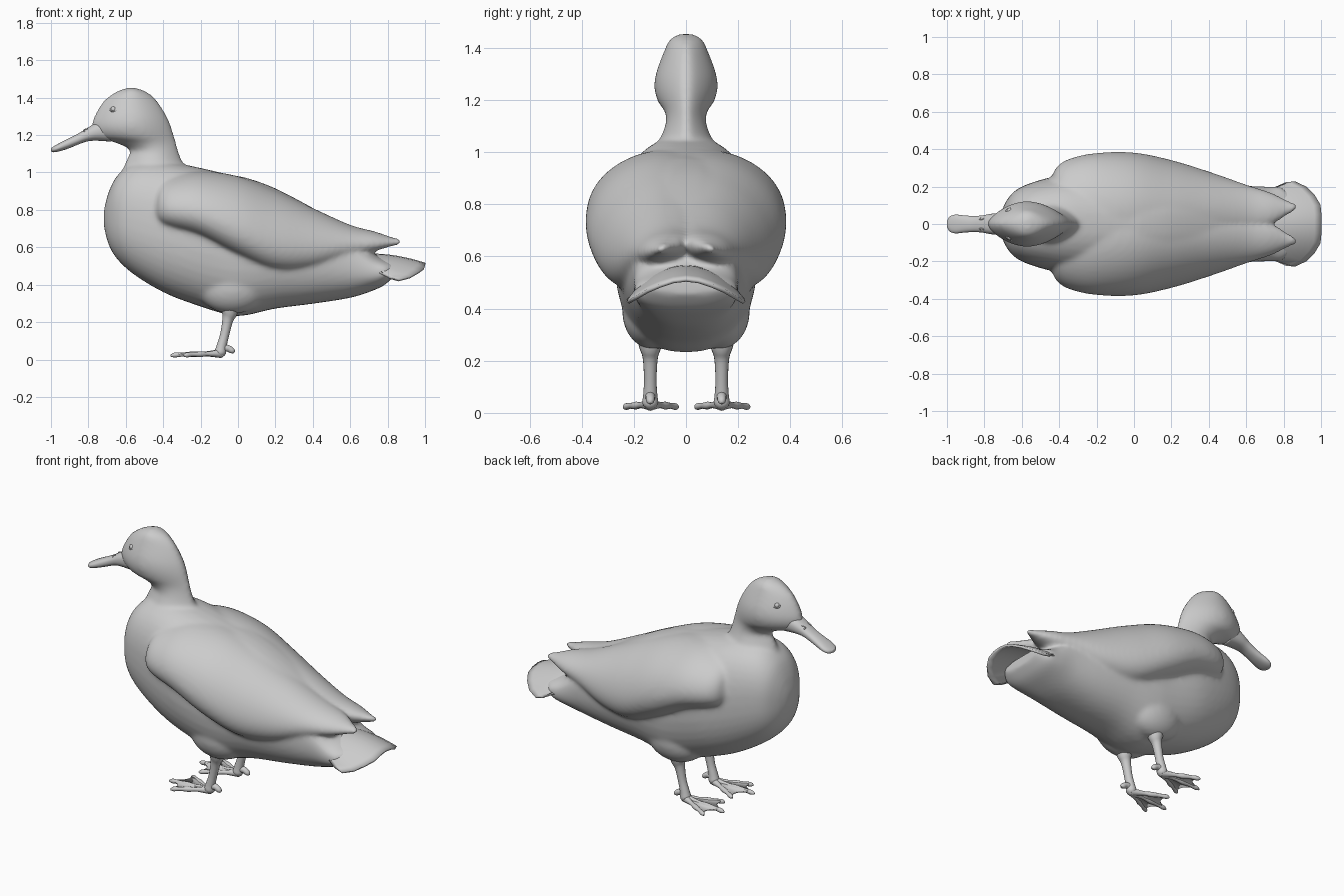
import bpy, bmesh, math
from mathutils import Vector, Matrix

if "Cube" in bpy.data.objects:
    bpy.data.objects.remove(bpy.data.objects["Cube"])


def spline(rows, n=5):
    """Catmull-Rom interpolation of section rows."""
    out = []
    for i in range(len(rows) - 1):
        p0, p1 = rows[max(i - 1, 0)], rows[i]
        p2, p3 = rows[i + 1], rows[min(i + 2, len(rows) - 1)]
        for k in range(n):
            t = k / n
            out.append([0.5 * (2 * b + (c - a) * t + (2 * a - 5 * b + 4 * c - d) * t * t
                               + (3 * b - a - 3 * c + d) * t ** 3)
                        for a, b, c, d in zip(p0, p1, p2, p3)])
    return out + [list(rows[-1])]


def loft(bm, rows, axis='X', power=2.0, side=1, seg=40, taper=0.0, shear=0.0):
    """Skin rounded sections (t, a_low, a_high, y_in, y_out) along X or Z."""
    rings = []
    for t, a0, a1, y0, y1 in spline(rows):
        ring = []
        for k in range(seg):
            c, s = math.cos(2 * math.pi * k / seg), math.sin(2 * math.pi * k / seg)
            c = math.copysign(abs(c) ** (2 / power), c)
            s = math.copysign(abs(s) ** (2 / power), s)
            a = (a0 + a1) / 2 + (a1 - a0) / 2 * s
            y = ((y0 + y1) / 2 + (y1 - y0) / 2 * c) * (1 - taper * s * s)
            y = side * (y - shear * (y1 - y0) * s)
            ring.append(bm.verts.new((t, y, a) if axis == 'X' else (a, y, t)))
        rings.append(ring)
    faces = [bm.faces.new(rings[0]), bm.faces.new(rings[-1])]
    for r, q in zip(rings, rings[1:]):
        for k in range(seg):
            j = (k + 1) % seg
            faces.append(bm.faces.new((r[k], r[j], q[j], q[k])))
    bmesh.ops.recalc_face_normals(bm, faces=faces)


def sym(rows):
    return [(t, a, b, -w, w) for t, a, b, w in rows]


def make(name, bm):
    me = bpy.data.meshes.new(name)
    bm.to_mesh(me)
    bm.free()
    me.shade_smooth()
    ob = bpy.data.objects.new(name, me)
    bpy.context.collection.objects.link(ob)
    return ob


def tube(name, paths, res=6):
    """Round tapered tubes; each path point is (x, y, z, radius)."""
    cu = bpy.data.curves.new(name, 'CURVE')
    cu.dimensions, cu.bevel_depth, cu.bevel_resolution = '3D', 1.0, res
    cu.use_fill_caps = True
    for path in paths:
        pts = spline(path, 4)
        sp = cu.splines.new('POLY')
        sp.points.add(len(pts) - 1)
        for p, (x, y, z, r) in zip(sp.points, pts):
            p.co, p.radius = (x, y, z, 1), r
        sp.use_smooth = True
    ob = bpy.data.objects.new(name, cu)
    bpy.context.collection.objects.link(ob)


# Body, neck, head, thighs and folded wings, fused into one smooth skin
bm = bmesh.new()
loft(bm, sym([(-.717, .71, .80, .04), (-.69, .61, .90, .11), (-.64, .53, .99, .175),
              (-.55, .45, 1.05, .22), (-.4, .36, 1.06, .26), (-.25, .30, 1.035, .28),
              (-.05, .238, .99, .275), (.05, .238, .97, .272), (.2, .272, .915, .26),
              (.4, .298, .81, .235), (.6, .33, .69, .205), (.72, .368, .575, .2),
              (.79, .403, .535, .195), (.84, .455, .52, .15)]), power=2.35)
loft(bm, sym([(.88, -.64, -.2, .18), (.98, -.63, -.26, .135), (1.07, -.595, -.302, .092),
              (1.12, -.58, -.32, .076), (1.16, -.66, -.33, .084), (1.19, -.75, -.34, .106),
              (1.24, -.782, -.355, .121), (1.3, -.768, -.38, .116), (1.38, -.72, -.43, .087),
              (1.43, -.655, -.485, .064), (1.453, -.59, -.55, .03)]), axis='Z', taper=.35)
for side in (1, -1):
    loft(bm, [(-.44, .77, .87, .16, .25), (-.41, .725, .95, .03, .302),
              (-.34, .695, .995, -.08, .34), (-.2, .655, 1.01, -.1, .368),
              (0, .555, .98, -.1, .37), (.2, .475, .905, -.09, .331),
              (.4, .483, .81, -.06, .272), (.6, .55, .72, -.03, .205), (.73, .58, .685, .0, .165),
              (.82, .605, .655, .05, .125), (.872, .615, .645, .08, .105)],
         power=2.1, side=side, shear=.15)
    bmesh.ops.create_uvsphere(bm, u_segments=32, v_segments=16, radius=1,
        matrix=Matrix.Translation((-.03, side * .13, .39)) @ Matrix.Diagonal((.19, .115, .145, 1)))
body = make("body_with_wings", bm)
rm = body.modifiers.new("fuse", 'REMESH')
rm.mode, rm.voxel_size, rm.use_smooth_shade = 'VOXEL', .012, True
sm = body.modifiers.new("soften", 'SMOOTH')
sm.factor, sm.iterations = .5, 11

# Bill
bm = bmesh.new()
loft(bm, sym([(-.68, 1.165, 1.30, .06), (-.76, 1.17, 1.265, .055), (-.81, 1.165, 1.235, .046),
              (-.86, 1.147, 1.205, .043), (-.91, 1.127, 1.18, .046), (-.955, 1.113, 1.157, .05),
              (-.985, 1.108, 1.14, .04), (-1.0, 1.113, 1.13, .015)]), power=2.3)
make("bill", bm)

# Tail fan: arched sheet spread from the rump to a rounded outline
half = [(1, 0), (1, .05), (.995, .1), (.965, .15), (.92, .195),
        (.86, .223), (.81, .218), (.77, .195), (.72, .17)]
outline = [(x, -y) for x, y in reversed(half[1:])] + half
bm = bmesh.new()
grid = []
for x, y in outline:
    row = []
    for k in range(13):
        t = k / 12
        px = .55 + (x - .55) * t
        py = y * (.5 + .5 * t)
        pz = .56 - .05 * max(0, (px - .7) / .3) ** 2 - .125 * (py / .225) ** 2
        row.append(bm.verts.new((px, py, pz)))
    grid.append(row)
for r, q in zip(grid, grid[1:]):
    for k in range(12):
        bm.faces.new((r[k], r[k + 1], q[k + 1], q[k]))
bmesh.ops.recalc_face_normals(bm, faces=bm.faces)
tail = make("tail_fan", bm)
so = tail.modifiers.new("thickness", 'SOLIDIFY')
so.thickness, so.offset = .014, 0

for side, tag in ((1, "right"), (-1, "left")):
    y = side * .137
    # Leg and small hind toe
    tube(tag + "_leg", [
        [(-.04, y, .32, .06), (-.045, y, .25, .042), (-.055, y, .21, .029), (-.072, y, .13, .024),
         (-.088, y, .07, .027), (-.095, y, .035, .03), (-.1, y, .012, .012)],
        [(-.09, y, .06, .022), (-.055, y, .06, .018), (-.03, y, .045, .015), (-.022, y, .035, .005)]])
    # Three knuckled front toes
    tips = [(-.29, y - .1), (-.36, y + side * .01), (-.29, y + .105)]
    toes = []
    for tx, ty in tips:
        bx, by = -.09, y
        toes.append([(bx + (tx - bx) * f, by + (ty - by) * f, z, r) for f, z, r in
                     ((0, .032, .024), (.35, .03, .012), (.55, .028, .015),
                      (.75, .027, .011), (.92, .024, .013), (1, .02, .005))])
    tube(tag + "_toes", toes, 4)
    # Webbing with a hollow edge between toes
    bm = bmesh.new()
    hub = bm.verts.new((-.09, y, .034))
    rim = []
    for (x0, y0), (x1, y1) in zip(tips, tips[1:]):
        for k in range(7):
            t = k / 6
            f = .93 - .5 * t * (1 - t)
            px, py = x0 + (x1 - x0) * t, y0 + (y1 - y0) * t
            rim.append(bm.verts.new((-.09 + (px + .09) * f, y + (py - y) * f, .028)))
    for i in range(len(rim) - 1):
        if i != 6:
            bm.faces.new((hub, rim[i], rim[i + 1]))
    bmesh.ops.recalc_face_normals(bm, faces=bm.faces)
    web = make(tag + "_web", bm)
    s2 = web.modifiers.new("thickness", 'SOLIDIFY')
    s2.thickness, s2.offset = .01, 0
    # Eye with lid ring, and nostril rim
    bpy.ops.mesh.primitive_uv_sphere_add(segments=24, ring_count=12, radius=.016,
                                         location=(-.665, side * .069, 1.337))
    bpy.context.object.name = tag + "_eye"
    bpy.ops.object.shade_smooth()
    for name, loc, big, small, tilt in (
            ("_eyelid", (-.665, side * .076, 1.337), .018, .005, .5),
            ("_nostril", (-.812, side * .03, 1.224), .013, .004, .6)):
        bpy.ops.mesh.primitive_torus_add(major_radius=big, minor_radius=small,
            major_segments=24, minor_segments=8, location=loc,
            rotation=(side * (tilt - math.pi / 2), 0, side * .3))
        bpy.context.object.name = tag + name
        bpy.context.object.scale = (1, .7, 1)
        bpy.ops.object.shade_smooth()
